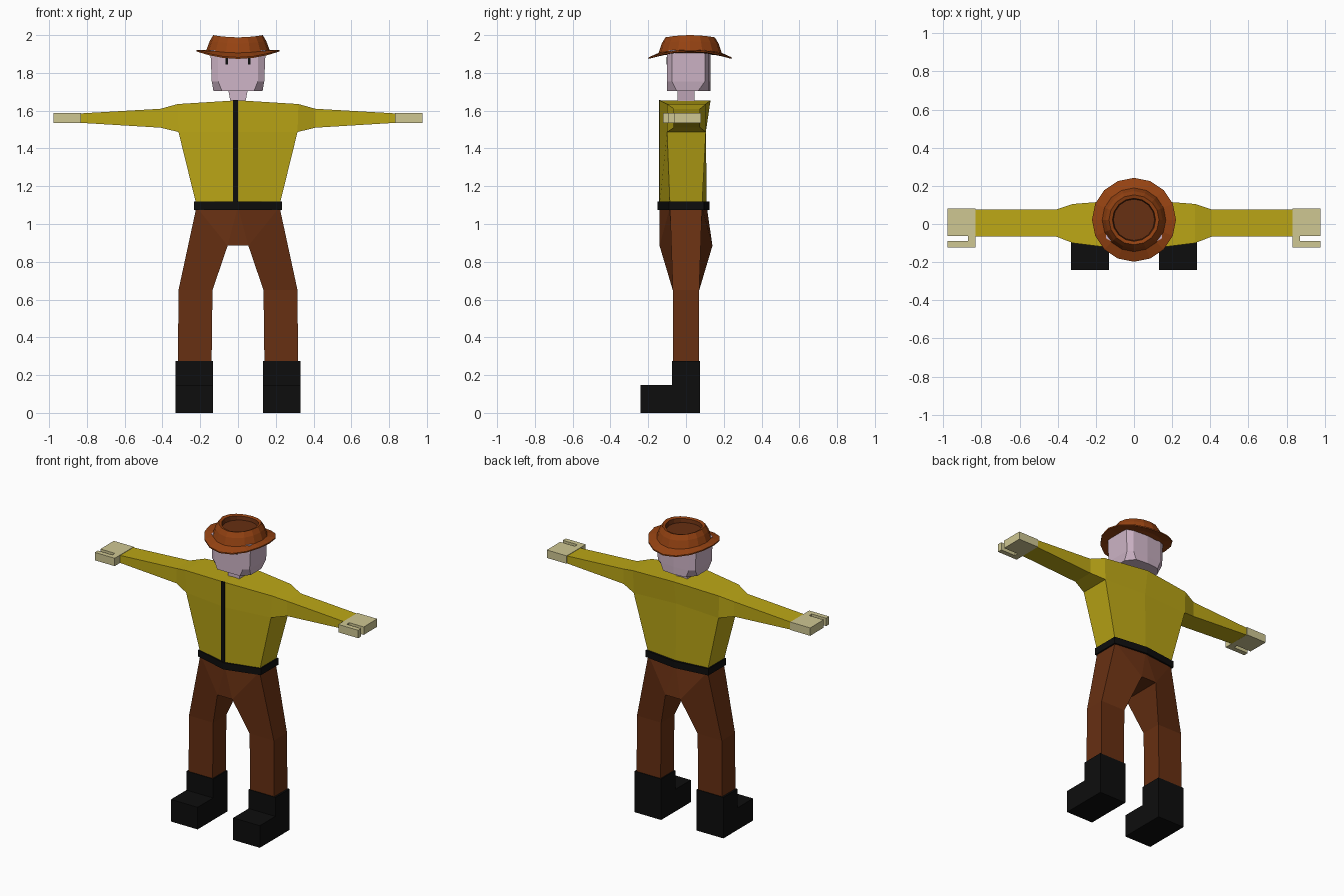
import bpy, bmesh, math

if "Cube" in bpy.data.objects:
    bpy.data.objects.remove(bpy.data.objects["Cube"])


def material(name, r, g, b):
    m = bpy.data.materials.new(name)
    m.diffuse_color = (r, g, b, 1)
    m.use_nodes = True
    m.node_tree.nodes["Principled BSDF"].inputs["Base Color"].default_value = m.diffuse_color
    return m


GOLD = material("gold cloth", 0.50, 0.385, 0.008)
BROWN = material("dark brown", 0.135, 0.029, 0.006)
RUST = material("rust felt", 0.30, 0.055, 0.006)
SKIN = material("pale pink skin", 0.62, 0.46, 0.57)
GLOVE = material("cream glove", 0.62, 0.57, 0.29)
BLACK = material("black leather", 0.004, 0.004, 0.004)


def build(name, verts, faces, mats, mirror=False):
    """Mesh from points and faces; optionally mirrored across x = 0 and welded."""
    bm = bmesh.new()
    for s in ((1, -1) if mirror else (1,)):
        vs = [bm.verts.new((s * x, y, z)) for x, y, z in verts]
        for f in faces:
            bm.faces.new([vs[i] for i in f])
    bmesh.ops.remove_doubles(bm, verts=bm.verts, dist=0.0005)
    bmesh.ops.recalc_face_normals(bm, faces=bm.faces)
    me = bpy.data.meshes.new(name)
    bm.to_mesh(me)
    bm.free()
    for m in mats:
        me.materials.append(m)
    ob = bpy.data.objects.new(name, me)
    bpy.context.collection.objects.link(ob)
    return ob


def loft(name, rings, mats, mirror=False):
    """Skin a stack of equal-length rings and cap both ends."""
    n, k = len(rings[0]), len(rings)
    verts = [p for r in rings for p in r]
    faces = [[j * n + i, j * n + (i + 1) % n, (j + 1) * n + (i + 1) % n, (j + 1) * n + i]
             for j in range(k - 1) for i in range(n)]
    faces += [list(range(n)), list(range((k - 1) * n, k * n))]
    return build(name, verts, faces, mats, mirror)


def prism(name, outline, z0, z1, mat, mirror=False):
    return loft(name, [[(x, y, z) for x, y in outline] for z in (z0, z1)], [mat], mirror)


def rect(x0, x1, y0, y1):
    return [(x0, y0), (x1, y0), (x1, y1), (x0, y1)]


# Shirt: half torso running out into a tapering sleeve
shirt = [(0, -.14, 1.10), (.22, -.085, 1.10), (.22, .085, 1.10), (0, .11, 1.10),
         (0, -.14, 1.487), (.315, -.10, 1.487), (.315, .105, 1.487), (0, .105, 1.50),
         (0, -.14, 1.655), (.32, -.10, 1.635), (.32, .105, 1.635), (0, .13, 1.655),
         (.41, -.065, 1.51), (.41, .075, 1.51), (.41, .075, 1.61), (.41, -.065, 1.61),
         (.84, -.065, 1.536), (.84, .075, 1.536), (.84, .075, 1.585), (.84, -.065, 1.585)]
build("shirt", shirt,
      [(0, 1, 5, 4), (1, 2, 6, 5), (2, 3, 7, 6), (4, 5, 9, 8), (6, 7, 11, 10),
       (8, 9, 10, 11), (0, 3, 2, 1),
       (5, 6, 13, 12), (6, 10, 14, 13), (10, 9, 15, 14), (9, 5, 12, 15),
       (12, 13, 17, 16), (13, 14, 18, 17), (14, 15, 19, 18), (15, 12, 16, 19),
       (16, 17, 18, 19)], [GOLD], True)

# Front zip and belt
prism("zip", rect(-.027, 0, -.143, -.134), 1.10, 1.656, BLACK)
prism("belt", [(0, -.152), (.233, -.09), (.233, .095), (0, .125), (-.233, .095), (-.233, -.09)],
      1.075, 1.12, BLACK)

# Trousers: half pelvis with a bent leg
trousers = [(0, -.14, 1.09), (.22, -.085, 1.09), (.22, .085, 1.09), (0, .11, 1.09),
            (0, -.14, .885), (.055, -.14, .885), (.055, .14, .885), (0, .14, .885),
            (.135, -.07, .65), (.315, -.07, .65), (.315, .07, .65), (.135, .07, .65),
            (.14, -.07, .25), (.318, -.07, .25), (.318, .07, .25), (.14, .07, .25)]
build("trousers", trousers,
      [(0, 5, 1), (0, 4, 5), (3, 2, 6), (3, 6, 7), (4, 7, 6, 5), (0, 1, 2, 3),
       (1, 5, 8, 9), (1, 9, 10, 2), (2, 10, 11, 6), (5, 6, 11, 8),
       (8, 12, 13, 9), (9, 13, 14, 10), (10, 14, 15, 11), (11, 15, 12, 8),
       (12, 15, 14, 13)], [BROWN], True)

# Boots: L-shaped side profile swept across the width
boot = [(-.24, 0), (.075, 0), (.075, .275), (-.075, .275), (-.075, .148), (-.24, .148)]
loft("boots", [[(x, y, z) for y, z in boot] for x in (.132, .33)], [BLACK], True)

# Gloves: palm with a thumb split off by a slot
prism("gloves", [(.83, .08), (.978, .08), (.978, -.063), (.87, -.063), (.87, -.09),
                 (.978, -.09), (.978, -.122), (.83, -.122)], 1.535, 1.588, GLOVE, True)

# Neck
loft("neck", [[(x, y, z) for x, y in rect(-w, w, -.045, .045)]
              for z, w in ((1.64, .038), (1.71, .052))], [SKIN])


# Head: chamfered block with a shallow ridge at the back
def head_ring(z, hx, cx, cf, cb):
    half = [(cx, -.10), (hx, -.10 + cf), (hx, .125 - cb), (cx, .122)]
    pts = half + [(0, .13)] + [(-x, y) for x, y in reversed(half)]
    return [(x, y, z) for x, y in pts]


loft("head", [head_ring(1.705, .13, .085, .05, .06),
              head_ring(1.755, .139, .105, .025, .025),
              head_ring(1.92, .146, .105, .025, .025)], [SKIN])

# Eyes
prism("eyes", rect(.054, .066, -.104, -.098), 1.845, 1.885, BLACK, True)


# Hat: rings with a saddle curve, from under the brim to the sunken crown
def hat_ring(r, z, saddle, n=16):
    return [(r * math.cos(a), .022 + r * math.sin(a), z + saddle * math.cos(2 * a))
            for a in (2 * math.pi * i / n for i in range(n))]


hat = loft("hat", [hat_ring(.155, 1.900, .008), hat_ring(.220, 1.894, .020),
                   hat_ring(.220, 1.902, .020), hat_ring(.167, 1.914, .008),
                   hat_ring(.150, 1.962, .006), hat_ring(.131, 1.994, .006),
                   hat_ring(.113, 1.988, .005), hat_ring(.108, 1.962, .002)], [RUST, BROWN])
for p in hat.data.polygons:
    c = p.center
    if math.hypot(c.x, c.y - .022) < .112 and c.z > 1.94:
        p.material_index = 1
